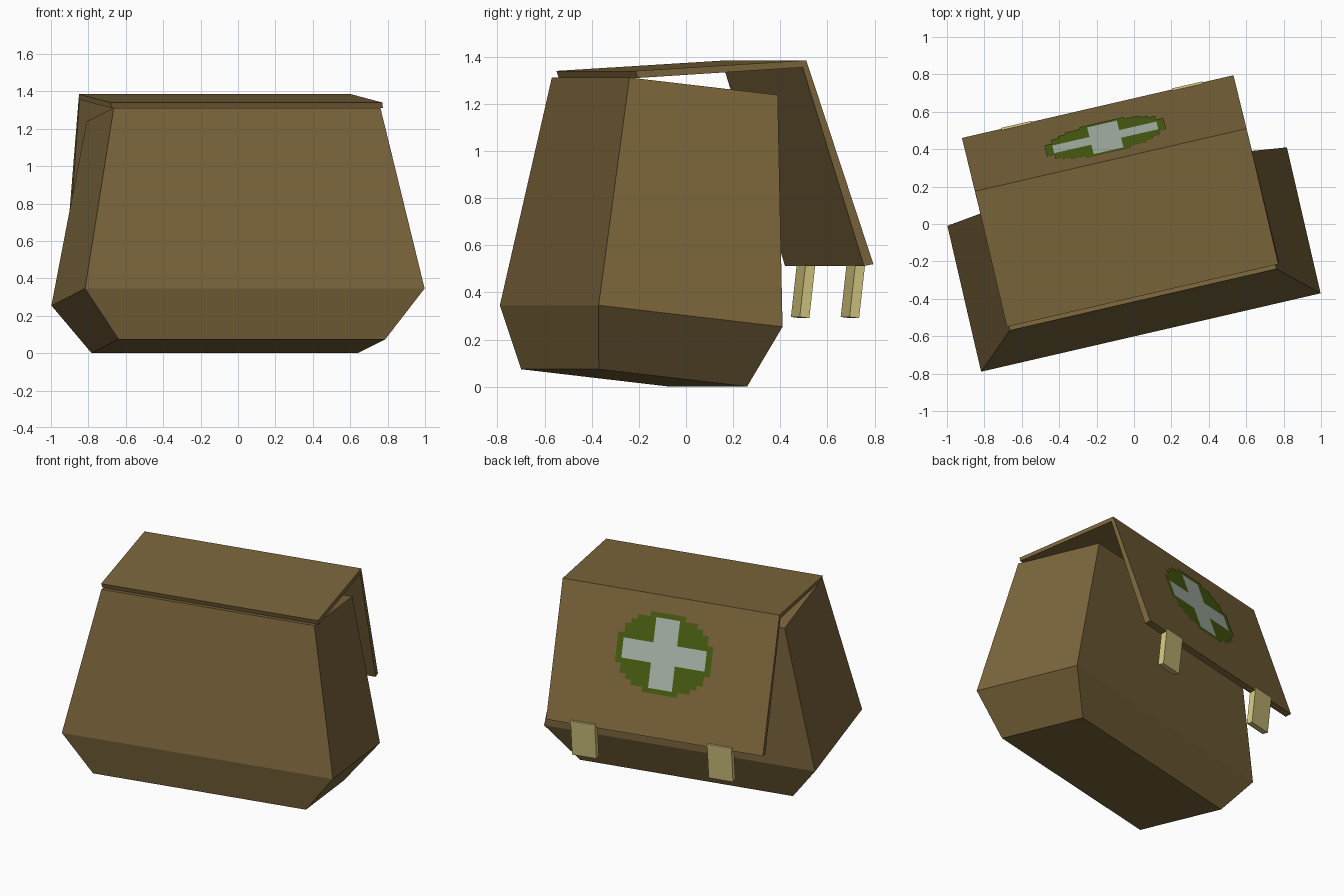
import bpy, bmesh, math
from mathutils import Vector

if "Cube" in bpy.data.objects:
    bpy.data.objects.remove(bpy.data.objects["Cube"])

def material(name, rgb):
    m = bpy.data.materials.new(name)
    m.diffuse_color = [((c / 255 + 0.055) / 1.055) ** 2.4 for c in rgb] + [1]
    m.use_nodes = True
    m.node_tree.nodes["Principled BSDF"].inputs["Base Color"].default_value = m.diffuse_color
    return m

BROWN = material("brown_leather", (124, 102, 60))
TAN = material("tan_strap", (210, 197, 125))
GREEN = material("dark_green", (75, 95, 18))
PALE = material("pale_grey", (173, 184, 173))

def make(name, verts, faces, mats, solid=True):
    bm = bmesh.new()
    vs = [bm.verts.new(v) for v in verts]
    for f in faces:
        bm.faces.new([vs[i] for i in f])
    if solid:
        bmesh.ops.recalc_face_normals(bm, faces=bm.faces[:])
    me = bpy.data.meshes.new(name)
    bm.to_mesh(me)
    bm.free()
    for m in mats:
        me.materials.append(m)
    ob = bpy.data.objects.new(name, me)
    bpy.context.collection.objects.link(ob)
    return ob

def loft(name, rings, mat):
    """Closed skin through rings with equal point counts."""
    n = len(rings[0])
    verts = [p for r in rings for p in r]
    faces = [list(range(n)), list(range(len(verts) - n, len(verts)))]
    for k in range(len(rings) - 1):
        for i in range(n):
            j = (i + 1) % n
            faces.append([k * n + i, k * n + j, (k + 1) * n + j, (k + 1) * n + i])
    return make(name, verts, faces, [mat])

# The bag is turned 13 degrees and tipped slightly backwards
turn, tip = math.radians(13), math.radians(6.5)
U = Vector((math.cos(turn), math.sin(turn), 0))
V = Vector((-math.sin(turn) * math.cos(tip), math.cos(turn) * math.cos(tip), -math.sin(tip)))

def rect(centre, w, d, a=U, b=V):
    c = Vector(centre)
    return [c + a * (w / 2 * s) + b * (d / 2 * t) for s, t in ((-1, -1), (1, -1), (1, 1), (-1, 1))]

# Bag body: narrow base, wide belly, narrow top
loft("bag_body", [rect((0.002, -0.22, 0.0375), 1.463, 0.65),
                  rect((0.0, -0.19, 0.30), 1.863, 0.806),
                  rect((-0.024, -0.09, 1.275), 1.463, 0.65)], BROWN)

# Flap: bent sheet over the top and down the back
A, B, C = Vector((-0.68, -0.55, 1.34)), Vector((-0.85, 0.175, 1.385)), Vector((-0.92, 0.46, 0.52))
profile = [A, B, C, Vector((-0.91, 0.42, 0.513)), Vector((-0.847, 0.16, 1.355)), Vector((-0.677, -0.54, 1.31))]
L = U * 1.49
loft("flap", [profile, [p + L for p in profile]], BROWN)

# Two straps hanging from the flap's lower edge
down = Vector((0.006, -0.025, -0.225)).normalized()
out = U.cross(down)
for side, f in (("left", 0.2), ("right", 0.83)):
    top = C + L * f - down * 0.02 - out * 0.018
    loft("strap_" + side, [rect(top, 0.167, 0.042, U, out),
                           rect(top + down * 0.25, 0.167, 0.042, U, out)], TAN)

# Stepped oval emblem with a cross, laid on the back of the flap
fall = (C - B).normalized()
centre = B + L * 0.5 + (C - B) * 0.41 + U.cross(fall) * 0.004
N, CU, CV = 16, 0.0408, 0.0327
verts, faces, index = [], [], []
for i in range(N):
    for j in range(N):
        x, y = i + 0.5 - N / 2, j + 0.5 - N / 2
        if math.hypot(x, y) > 8.1:
            continue
        k = len(verts)
        for s, t in ((-0.5, -0.5), (0.5, -0.5), (0.5, 0.5), (-0.5, 0.5)):
            verts.append(centre + U * ((x + s) * CU) + fall * ((y + t) * CV))
        faces.append([k, k + 1, k + 2, k + 3])
        in_cross = (abs(x) < 2 and abs(y) < 6.6) or (abs(y) < 2 and abs(x) < 7)
        index.append(1 if in_cross else 0)
emblem = make("cross_emblem", verts, faces, [GREEN, PALE], solid=False)
for poly, m in zip(emblem.data.polygons, index):
    poly.material_index = m
